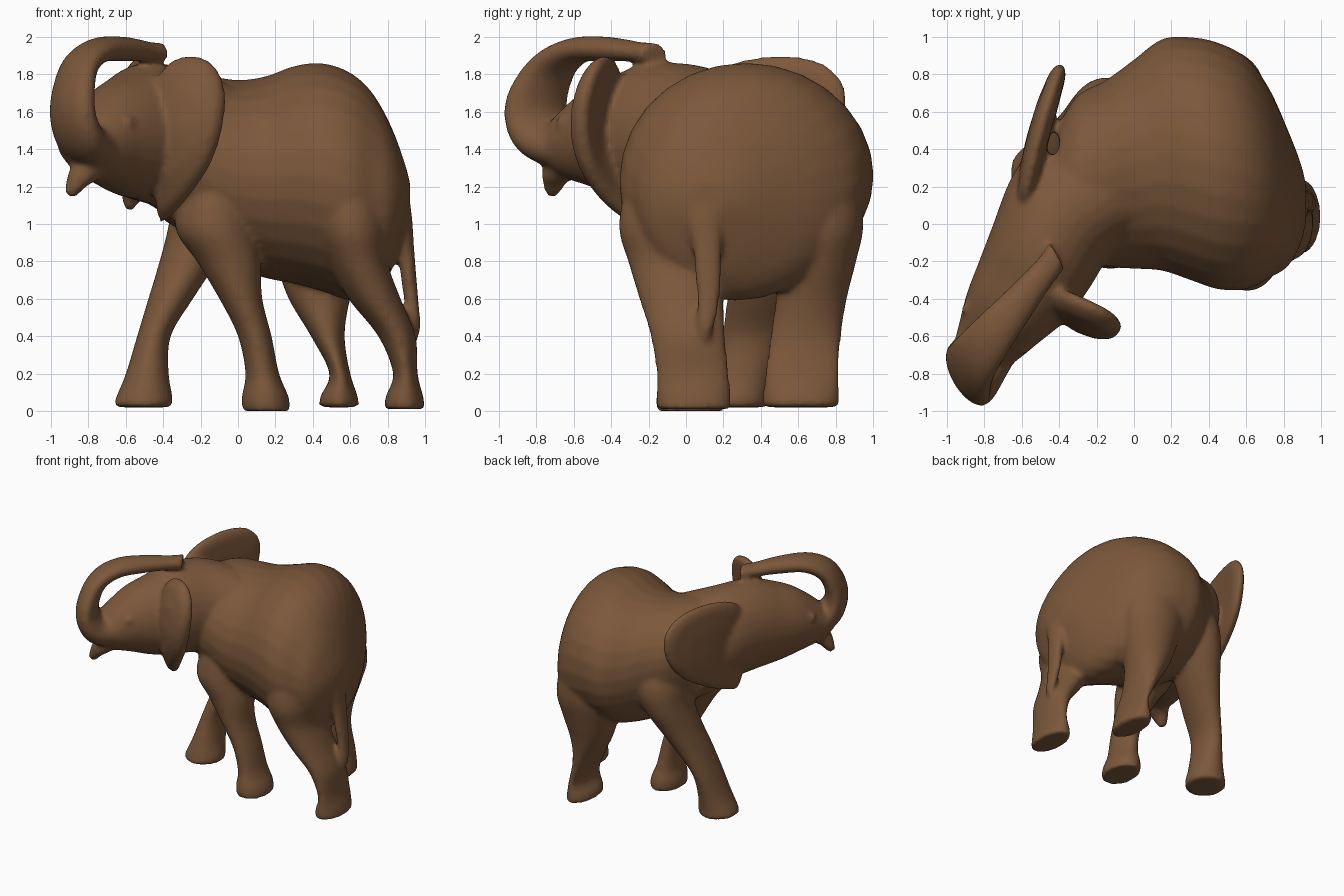
import bpy, bmesh, math
from mathutils import Vector as V

if "Cube" in bpy.data.objects:
    bpy.data.objects.remove(bpy.data.objects["Cube"])

hide = bpy.data.materials.new("brown hide")
hide.diffuse_color = (0.20, 0.097, 0.043, 1)
hide.use_nodes = True
hide.node_tree.nodes["Principled BSDF"].inputs["Base Color"].default_value = hide.diffuse_color


def smooth_rows(rows, n=4, closed=False):
    """Catmull-Rom interpolation of rows of numbers."""
    out, m = [], len(rows)
    get = (lambda i: rows[i % m]) if closed else (lambda i: rows[min(max(i, 0), m - 1)])
    for i in range(m if closed else m - 1):
        p, q, r, s = get(i - 1), get(i), get(i + 1), get(i + 2)
        for k in range(n):
            t = k / n
            out.append([0.5 * (2 * b + (c - a) * t + (2 * a - 5 * b + 4 * c - d) * t * t
                               + (3 * b - a - 3 * c + d) * t ** 3)
                        for a, b, c, d in zip(p, q, r, s)])
    return out if closed else out + [list(rows[-1])]


def skin(name, rings):
    """Closed surface through rings of points."""
    bm = bmesh.new()
    loops = [[bm.verts.new(p) for p in ring] for ring in rings]
    n = len(loops[0])
    for a, b in zip(loops, loops[1:]):
        for i in range(n):
            bm.faces.new((a[i], a[(i + 1) % n], b[(i + 1) % n], b[i]))
    bm.faces.new(loops[0])
    bm.faces.new(loops[-1])
    bmesh.ops.recalc_face_normals(bm, faces=bm.faces)
    me = bpy.data.meshes.new(name)
    bm.to_mesh(me)
    bm.free()
    me.materials.append(hide)
    for f in me.polygons:
        f.use_smooth = True
    ob = bpy.data.objects.new(name, me)
    bpy.context.collection.objects.link(ob)
    return ob


def oval(c, a, b, n=28):
    return [V(c) + a * math.cos(2 * math.pi * i / n) + b * math.sin(2 * math.pi * i / n)
            for i in range(n)]


def leg(name, rows):
    """Rows: z, x min, x max, y min, y max."""
    return skin(name, [oval(((x0 + x1) / 2, (y0 + y1) / 2, z),
                            V(((x1 - x0) / 2, 0, 0)), V((0, (y1 - y0) / 2, 0)))
                       for z, x0, x1, y0, y1 in smooth_rows(rows)])


def tube(name, rows, across):
    """Rows: x, y, z, half width along 'across', half thickness."""
    rows = smooth_rows(rows)
    A = V(across).normalized()
    rings = []
    for i, r in enumerate(rows):
        t = V(rows[min(i + 1, len(rows) - 1)][:3]) - V(rows[max(i - 1, 0)][:3])
        B = t.cross(A).normalized()
        rings.append(oval(r[:3], A * r[3], B * r[4]))
    return skin(name, rings)


# torso: x, y centre, half width, top, bottom
torso = [(-.40, .22, .32, 1.74, 1.02), (-.30, .24, .45, 1.79, .96), (-.15, .27, .50, 1.79, .86),
         (0, .32, .56, 1.77, .76), (.15, .37, .62, 1.79, .71), (.30, .35, .65, 1.845, .68),
         (.45, .31, .66, 1.86, .64), (.60, .27, .62, 1.81, .59), (.72, .22, .51, 1.70, .62),
         (.82, .14, .37, 1.52, .75), (.89, .11, .22, 1.33, .95), (.92, .11, .10, 1.22, 1.05)]
parts = [skin("body", [oval((x, y, (t + b) / 2), V((0, w, 0)), V((0, 0, (t - b) / 2)))
                       for x, y, w, t, b in smooth_rows(torso)])]

# head and neck: x, y, half width, top, bottom
side = V((.82, -.57, 0))
head = [(-.20, .20, .40, 1.79, .98), (-.38, .05, .34, 1.85, 1.08), (-.50, -.18, .31, 1.86, 1.12),
        (-.60, -.36, .28, 1.80, 1.15), (-.70, -.50, .235, 1.73, 1.20), (-.79, -.64, .18, 1.61, 1.25),
        (-.86, -.73, .13, 1.50, 1.33)]
parts.append(skin("head", [oval((x, y, (t + b) / 2), side * w, V((0, 0, (t - b) / 2)))
                           for x, y, w, t, b in smooth_rows(head)]))

# raised trunk curling back over the forehead
parts.append(tube("trunk", [
    (-.74, -.60, 1.40, .18, .12), (-.83, -.74, 1.44, .19, .11), (-.88, -.80, 1.56, .19, .095),
    (-.88, -.79, 1.70, .18, .085), (-.84, -.71, 1.85, .155, .075), (-.74, -.58, 1.93, .13, .068),
    (-.60, -.41, 1.935, .10, .065), (-.48, -.26, 1.92, .08, .055), (-.41, -.17, 1.91, .08, .06)],
    (.50, -.87, 0)))

# pointed lower lip
parts.append(tube("lower_lip", [(-.74, -.60, 1.35, .10, .09), (-.83, -.69, 1.27, .085, .07),
                                (-.87, -.71, 1.21, .06, .05), (-.90, -.72, 1.15, .03, .03)],
                  (.52, -.85, 0)))

# legs in mid stride
parts.append(leg("front_leg_right", [
    (0, .02, .28, -.16, .20), (.08, .02, .27, -.16, .20), (.2, .04, .22, -.14, .17),
    (.4, 0, .18, -.15, .15), (.6, -.10, .13, -.18, .15), (.8, -.22, .12, -.21, .17),
    (1, -.34, .08, -.24, .22), (1.3, -.25, .05, -.17, .25)]))
parts.append(leg("front_leg_left", [
    (.02, -.67, -.35, .10, .44), (.08, -.65, -.35, .11, .44), (.2, -.60, -.37, .14, .46),
    (.4, -.54, -.36, .19, .51), (.6, -.48, -.24, .22, .58), (.8, -.42, -.11, .26, .67),
    (1, -.37, 0, .28, .76), (1.2, -.34, .08, .30, .78), (1.45, -.26, .06, .30, .68)]))
parts.append(leg("rear_leg_right", [
    (.01, .78, 1.0, -.16, .24), (.08, .79, .99, -.16, .24), (.2, .83, .96, -.16, .23),
    (.4, .75, .95, -.19, .21), (.6, .59, .87, -.25, .20), (.8, .48, .80, -.31, .19),
    (1, .41, .80, -.36, .20), (1.3, .42, .74, -.30, .20)]))
parts.append(leg("rear_leg_left", [
    (.02, .43, .65, .41, .82), (.08, .44, .64, .41, .82), (.2, .49, .60, .42, .82),
    (.4, .39, .57, .45, .83), (.6, .27, .60, .48, .86), (.8, .20, .66, .48, .91),
    (1, .15, .70, .48, .95), (1.3, .15, .64, .45, .93)]))

# small eye bumps on both sides of the head
for s, name in ((1, "eye_right"), (-1, "eye_left")):
    c = V((-.74, -.56, 1.54)) + side * (.185 * s)
    parts.append(skin(name, [oval(c + V((0, 0, .035 * math.sin(a))), V((.035 * math.cos(a), 0, 0)),
                                  V((0, .035 * math.cos(a), 0)), 12)
                             for a in (-1.4, -.8, 0, .8, 1.4)]))

# ears: outline as (outward share, height), root to rim direction given in plan
outline = [(-.02, 1.72), (.15, 1.85), (.48, 1.90), (.80, 1.87), (.98, 1.74), (.97, 1.54),
           (.80, 1.32), (.48, 1.14), (.18, 1.03), (.02, 1.03), (-.06, 1.35)]


def ear(name, root, rim, half, bow, dome, low=0):
    """half: half thickness, bow: curve outward, dome: curve along the height."""
    root, out = V((*root, 0)), V((rim[0] - root[0], rim[1] - root[1], 0))
    nrm = out.cross(V((0, 0, 1))).normalized()
    pts = smooth_rows(outline, 4, True)
    rings = []
    for s, d in ((.1, -1), (.5, -.95), (.85, -.75), (.97, -.4), (1, 0),
                 (.97, .4), (.85, .75), (.5, .95), (.1, 1)):
        ring = []
        for u, z in pts:
            u, z = .45 + (u - .45) * s, 1.5 + (z - 1.5) * s
            z += low * max(0, 1.5 - z) / .47
            ring.append(root + out * u + V((0, dome * (1 - ((z - 1.5) / .45) ** 2), z))
                        + nrm * (d * half + bow * 4 * u * (1 - u)))
        rings.append(ring)
    return skin(name, rings)


parts.append(ear("ear_right", (-.43, -.29), (-.07, -.46), .07, .03, -.12))
parts.append(ear("ear_left", (-.59, .10), (-.385, .86), .06, -.02, 0, .06))

# tail
parts.append(tube("tail", [
    (.82, .05, 1.22, .09, .05), (.875, .08, 1.08, .10, .05), (.895, .11, .90, .08, .045),
    (.92, .12, .65, .065, .04), (.945, .11, .48, .05, .03), (.95, .10, .39, .025, .02)],
    (0, 1, 0)))

# fuse into one smooth skin
bpy.ops.object.select_all(action='DESELECT')
for p in parts:
    p.select_set(True)
bpy.context.view_layer.objects.active = parts[0]
bpy.ops.object.join()
body = parts[0]
body.name = "elephant_body"
m = body.modifiers.new("fuse", 'REMESH')
m.mode = 'VOXEL'
m.voxel_size = 0.018
m.use_smooth_shade = True
m = body.modifiers.new("soften", 'SMOOTH')
m.factor = 0.5
m.iterations = 8
